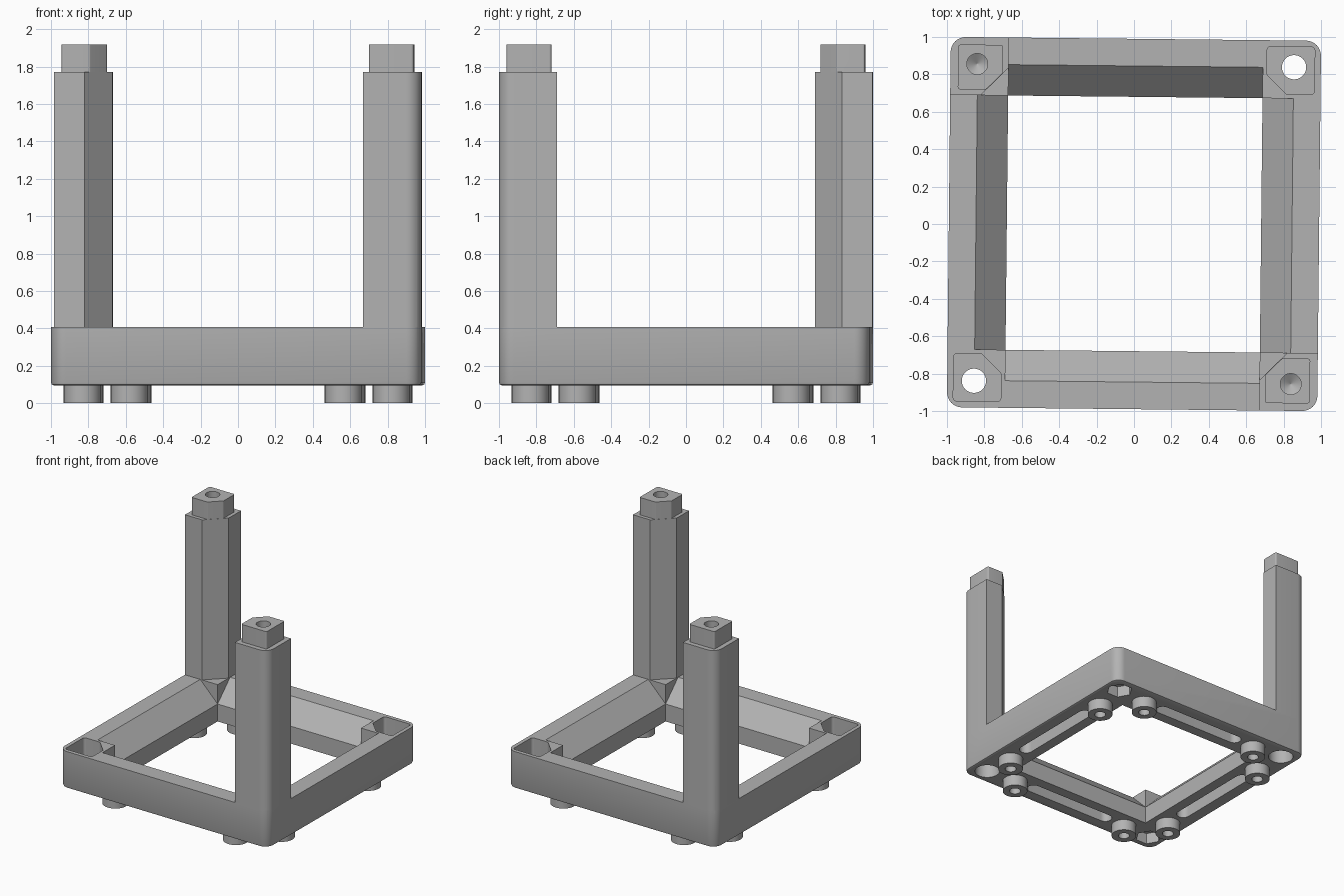
import bpy, bmesh, math
from mathutils import Matrix, Vector

if "Cube" in bpy.data.objects:
    bpy.data.objects.remove(bpy.data.objects["Cube"])

grey = bpy.data.materials.new("grey plastic")
grey.diffuse_color = (0.45, 0.45, 0.45, 1)
grey.use_nodes = True
grey.node_tree.nodes["Principled BSDF"].inputs["Base Color"].default_value = grey.diffuse_color

OUT, INN, CHAMF = 0.99, 0.68, 0.147      # frame half sizes, post chamfer
Z0, Z1 = 0.095, 0.408                    # frame bottom and top
HOLE = 0.847                             # corner screw axis


def loft(name, layers, turn=0.0):
    """Closed solid through stacked outlines [(points, z), ...], turned about z."""
    bm = bmesh.new()
    rings = [[bm.verts.new((x, y, z)) for x, y in pts] for pts, z in layers]
    n = len(rings[0])
    bm.faces.new(rings[0][::-1])
    bm.faces.new(rings[-1])
    for a, b in zip(rings, rings[1:]):
        for i in range(n):
            j = (i + 1) % n
            bm.faces.new((a[i], a[j], b[j], b[i]))
    bmesh.ops.recalc_face_normals(bm, faces=bm.faces)
    bm.transform(Matrix.Rotation(math.radians(turn), 4, 'Z'))
    me = bpy.data.meshes.new(name)
    bm.to_mesh(me)
    bm.free()
    me.materials.append(grey)
    ob = bpy.data.objects.new(name, me)
    bpy.context.collection.objects.link(ob)
    return ob


def circle(x, y, r, n=32):
    return [(x + r * math.cos(2 * math.pi * i / n), y + r * math.sin(2 * math.pi * i / n))
            for i in range(n)]


def rounded(corners, steps=8):
    """Counter-clockwise outline from (x, y, radius) corners."""
    pts, n = [], len(corners)
    for i, (x, y, r) in enumerate(corners):
        p = Vector((x, y))
        if r == 0:
            pts.append((x, y))
            continue
        a = (Vector(corners[i - 1][:2]) - p).normalized()
        b = (Vector(corners[(i + 1) % n][:2]) - p).normalized()
        half = a.angle(b) / 2
        c = p + (a + b).normalized() * (r / math.sin(half))
        s = p + a * (r / math.tan(half)) - c
        sweep = math.pi - 2 * half
        for k in range(steps + 1):
            t = sweep * k / steps
            pts.append((c.x + s.x * math.cos(t) - s.y * math.sin(t),
                        c.y + s.x * math.sin(t) + s.y * math.cos(t)))
    return pts


def square(h, r):
    return rounded([(-h, -h, r), (h, -h, r), (h, h, r), (-h, h, r)])


def corner_shape(lo, hi, ch, r_out, r):
    """Corner square in the +x +y corner, with its inward corner chamfered."""
    return rounded([(lo + ch, lo, r), (hi, lo, r), (hi, hi, r_out), (lo, hi, r), (lo, lo + ch, r)])


def combine(body, tool, op):
    m = body.modifiers.new("bool", 'BOOLEAN')
    m.object, m.operation, m.solver = tool, op, 'EXACT'
    bpy.context.view_layer.objects.active = body
    bpy.ops.object.modifier_apply(modifier=m.name)
    bpy.data.objects.remove(tool)


# square base ring with softened bottom edge
frame = loft("stacking_frame", [(square(OUT - 0.015, 0.065), Z0),
                                (square(OUT - 0.004, 0.076), Z0 + 0.005),
                                (square(OUT, 0.08), Z0 + 0.016),
                                (square(OUT, 0.08), Z1)])
combine(frame, loft("opening", [(square(INN, 0), -1), (square(INN, 0), 1)]), 'DIFFERENCE')

for turn in (0, 90, 180, 270):
    # sloped inner shoulder of each beam
    low = [(INN - 0.04, -INN), (INN - 0.039, -INN), (INN - 0.039, INN), (INN - 0.04, INN)]
    top = [(INN - 0.04, -INN), (INN + 0.2, -INN), (INN + 0.2, INN), (INN - 0.04, INN)]
    combine(frame, loft("slope", [(low, Z1 - 0.204), (top, Z1 + 0.035)], turn), 'DIFFERENCE')
    # round feet
    for y in (-0.572, 0.572):
        combine(frame, loft("foot", [(circle(0.826, y, 0.1), 0), (circle(0.826, y, 0.1), 0.13)],
                            turn), 'UNION')
        hole = circle(0.826, y, 0.045, 24)
        combine(frame, loft("foot_hole", [(hole, -0.1), (hole, 0.24)], turn), 'DIFFERENCE')
    # long slot in the underside
    slot = rounded([(0.771, -0.43, 0.0549), (0.881, -0.43, 0.0549),
                    (0.881, 0.43, 0.0549), (0.771, 0.43, 0.0549)])
    combine(frame, loft("slot", [(slot, -0.1), (slot, 0.25)], turn), 'DIFFERENCE')

# two diagonal posts with a peg and a drilled hole
for turn in (90, 270):
    post = rounded([(INN + CHAMF, INN, 0), (OUT, INN, 0), (OUT, OUT, 0.08),
                    (INN, OUT, 0), (INN, INN + CHAMF, 0)])
    combine(frame, loft("post", [(post, Z1), (post, 1.77)], turn), 'UNION')
    peg = corner_shape(0.71, 0.95, 0.09, 0.015, 0.012)
    combine(frame, loft("peg", [(peg, 1.75), (peg, 1.918)], turn), 'UNION')
    drill = circle(HOLE, HOLE, 0.056)
    combine(frame, loft("drill", [(circle(HOLE, HOLE, 0.001), 1.466), (drill, 1.5), (drill, 2.1)],
                        turn), 'DIFFERENCE')
    recess = circle(HOLE, HOLE, 0.1)
    combine(frame, loft("recess", [(recess, -0.1), (recess, 0.3)], turn), 'DIFFERENCE')

# two open corners with a peg socket, through hole and hexagonal recess below
for turn in (0, 180):
    socket = corner_shape(0.702, 0.957, 0.105, 0.02, 0.02)
    combine(frame, loft("socket", [(socket, 0.25), (socket, 1)], turn), 'DIFFERENCE')
    bolt = circle(HOLE, HOLE, 0.065)
    combine(frame, loft("bolt", [(bolt, -0.1), (bolt, 1)], turn), 'DIFFERENCE')
    nut = circle(HOLE, HOLE, 0.105, 6)
    combine(frame, loft("nut", [(nut, -0.1), (nut, 0.19)], turn), 'DIFFERENCE')

# the whole part sits very slightly turned
frame.data.transform(Matrix.Rotation(math.radians(-0.6), 4, 'Z'))
bpy.ops.object.select_all(action='DESELECT')
frame.select_set(True)
bpy.context.view_layer.objects.active = frame
bpy.ops.object.shade_smooth_by_angle(angle=math.radians(30))
